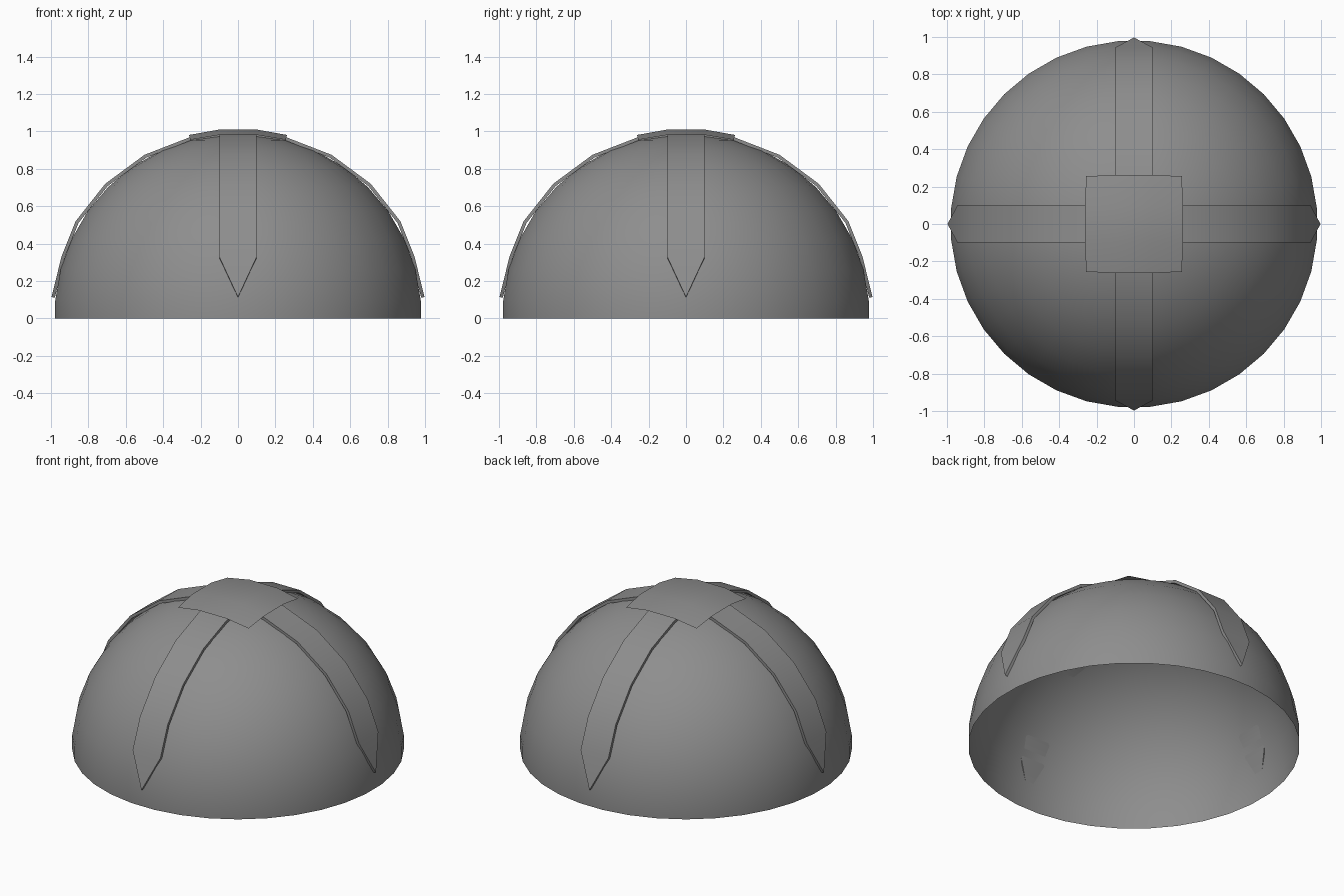
import bpy, bmesh
from math import sin, cos, radians, hypot, pi
from mathutils import Matrix

if "Cube" in bpy.data.objects:
    bpy.data.objects.remove(bpy.data.objects["Cube"])

# Dark grey shared by all parts
grey = bpy.data.materials.new("dark_grey")
grey.diffuse_color = (0.27, 0.27, 0.27, 1)
grey.use_nodes = True
grey.node_tree.nodes["Principled BSDF"].inputs["Base Color"].default_value = grey.diffuse_color


def make_object(name, bm, angle=30):
    bmesh.ops.recalc_face_normals(bm, faces=bm.faces[:])
    mesh = bpy.data.meshes.new(name)
    bm.to_mesh(mesh)
    bm.free()
    mesh.materials.append(grey)
    ob = bpy.data.objects.new(name, mesh)
    bpy.context.collection.objects.link(ob)
    bpy.ops.object.select_all(action='DESELECT')
    ob.select_set(True)
    bpy.context.view_layer.objects.active = ob
    bpy.ops.object.shade_smooth_by_angle(angle=radians(angle))
    return ob


# Open hemispherical shell
R, SEG, LIFT = 0.985, 36, 0.009
bm = bmesh.new()
profile = [(R * cos(radians(5)), 0.0)]
profile += [(R * cos(radians(a)), R * sin(radians(a)) + LIFT * cos(radians(a)))
            for a in range(5, 90, 10)]
rings = []
for r, z in profile:
    rings.append([bm.verts.new((r * cos(2 * pi * (i + .5) / SEG),
                                r * sin(2 * pi * (i + .5) / SEG), z))
                  for i in range(SEG)])
for low, high in zip(rings, rings[1:]):
    for i in range(SEG):
        j = (i + 1) % SEG
        bm.faces.new((low[i], low[j], high[j], high[i]))
bm.faces.new(rings[-1])
make_object("dome", bm, 40)


# Four pointed straps running down from the crown
path = [(0.10, 0.99, 0.1), (0.26, 0.968, 0.1), (0.50, 0.875, 0.1), (0.71, 0.72, 0.1),
        (0.868, 0.52, 0.1), (0.944, 0.33, 0.1), (0.997, 0.114, 0.0)]
THICK = 0.018


def strap(name, turn):
    bm = bmesh.new()
    sections = []
    for x, z, w in path:
        d = hypot(x, z)
        k = (d - THICK) / d
        corners = ([(x, -w, z), (x, w, z), (x * k, w, z * k), (x * k, -w, z * k)])
        sections.append([bm.verts.new(c) for c in corners])
    for a, b in zip(sections, sections[1:]):
        for i in range(4):
            j = (i + 1) % 4
            bm.faces.new((a[i], a[j], b[j], b[i]))
    bm.faces.new(sections[0])
    bmesh.ops.remove_doubles(bm, verts=bm.verts[:], dist=1e-5)
    bmesh.ops.rotate(bm, verts=bm.verts[:], cent=(0, 0, 0),
                     matrix=Matrix.Rotation(turn, 3, 'Z'))
    make_object(name, bm)


for n, side in enumerate(("right", "back", "left", "front")):
    strap(side + "_strap", n * pi / 2)


# Square crown plate draped over the strap crossing
bm = bmesh.new()
steps = (-0.262, -0.1, 0.1, 0.262)
grid = []
for x in steps:
    row = []
    for y in steps:
        outer = (abs(x) > .2) + (abs(y) > .2)
        s = 0.975 if outer == 2 else 1.0
        row.append(bm.verts.new((x * s, y * s, (1.01, 0.981, 0.955)[outer])))
    grid.append(row)
for i in range(3):
    for j in range(3):
        bm.faces.new((grid[i][j], grid[i + 1][j], grid[i + 1][j + 1], grid[i][j + 1]))
make_object("crown_plate", bm)
